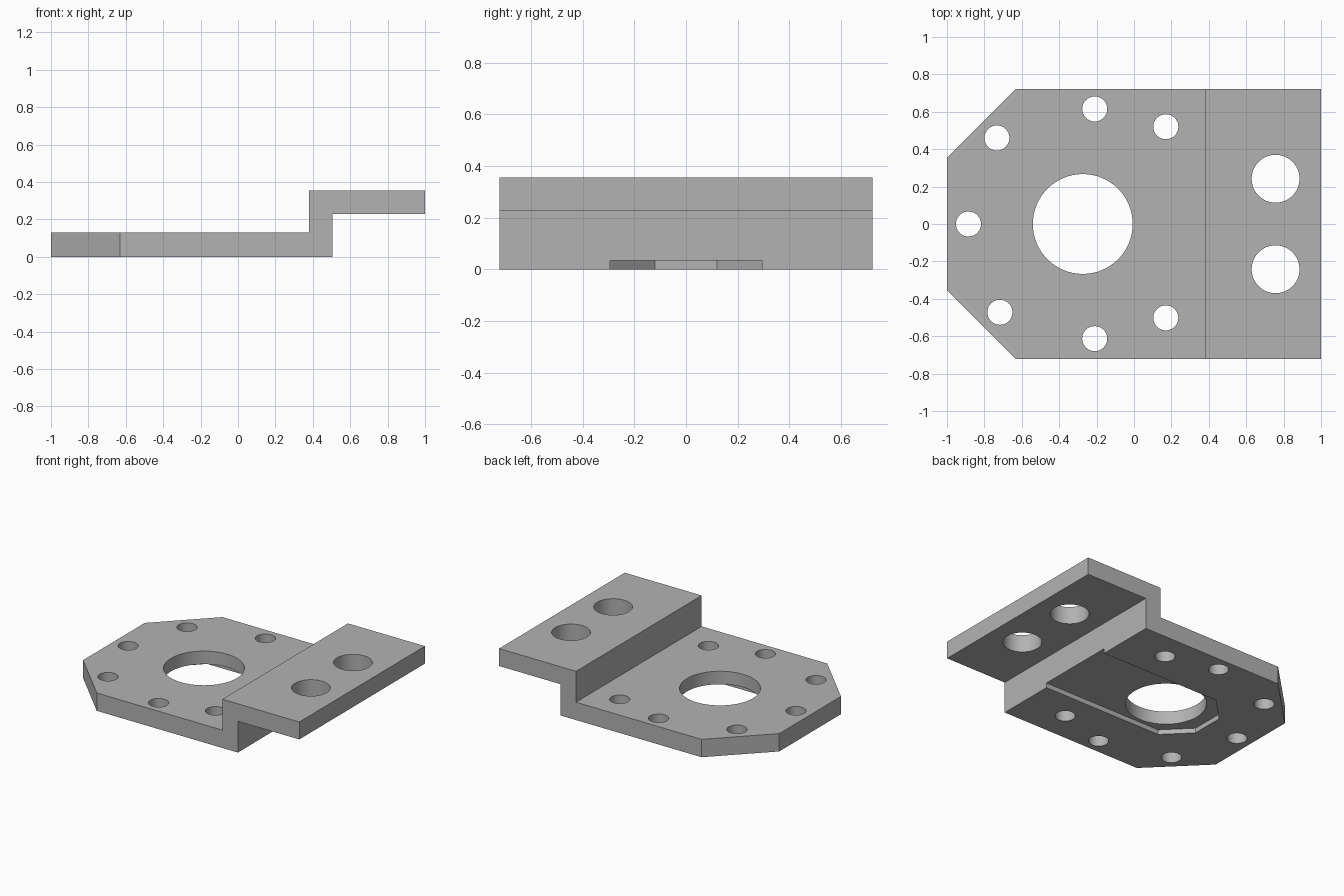
import bpy, bmesh, math
from mathutils import Matrix, Vector

cube = bpy.data.objects.get("Cube")
if cube:
    bpy.data.objects.remove(cube, do_unlink=True)

HALF_Y = 0.723     # half width of the bracket
PLATE_TOP = 0.13   # thickness of the lower plate

steel = bpy.data.materials.new("light_grey_steel")
steel.use_nodes = True
grey = (0.45, 0.45, 0.45, 1)
steel.diffuse_color = grey
steel.node_tree.nodes["Principled BSDF"].inputs["Base Color"].default_value = grey


def prism(name, points, direction):
    """Extrude a closed outline of 3D points along a direction."""
    bm = bmesh.new()
    face = bm.faces.new([bm.verts.new(p) for p in points])
    new = bmesh.ops.extrude_face_region(bm, geom=[face])["geom"]
    verts = [v for v in new if isinstance(v, bmesh.types.BMVert)]
    bmesh.ops.translate(bm, vec=Vector(direction), verts=verts)
    bmesh.ops.recalc_face_normals(bm, faces=bm.faces)
    return finish(bm, name)


def cylinder(name, x, y, radius, segments):
    bm = bmesh.new()
    bmesh.ops.create_cone(bm, cap_ends=True, segments=segments, radius1=radius,
                          radius2=radius, depth=2, matrix=Matrix.Translation((x, y, 0)))
    return finish(bm, name)


def finish(bm, name):
    mesh = bpy.data.meshes.new(name)
    bm.to_mesh(mesh)
    bm.free()
    mesh.materials.append(steel)
    obj = bpy.data.objects.new(name, mesh)
    bpy.context.collection.objects.link(obj)
    return obj


# Stepped body, swept across the width
side = [(-1, 0), (0.505, 0), (0.505, 0.228), (1, 0.228),
        (1, 0.355), (0.38, 0.355), (0.38, PLATE_TOP), (-1, PLATE_TOP)]
body = prism("stepped_bracket", [(x, -HALF_Y, z) for x, z in side], (0, 2 * HALF_Y, 0))

cutters = []

# Corner chamfers at the far end of the plate
for s in (-1, 1):
    corner = [(-1.1, 0.255), (-0.53, 0.825), (-1.1, 0.825)]
    cutters.append(prism("corner_cutter", [(x, s * y, -0.5) for x, y in corner], (0, 0, 1)))

# Shallow pocket underneath, open toward the step
pocket = [(0.7, -0.295), (0.7, 0.295), (-0.455, 0.295),
          (-0.63, 0.12), (-0.63, -0.12), (-0.455, -0.295)]
cutters.append(prism("pocket_cutter", [(x, y, -0.1) for x, y in pocket], (0, 0, 0.135)))

# Central bore, two mounting holes, ring of bolt holes
cutters.append(cylinder("bore_cutter", -0.274, 0, 0.267, 64))
for s in (-1, 1):
    cutters.append(cylinder("mount_cutter", 0.757, s * 0.242, 0.128, 48))
bolts = [(-0.885, 0), (-0.733, 0.46), (-0.21, 0.615), (0.17, 0.52),
         (-0.717, -0.472), (-0.21, -0.613), (0.17, -0.502)]
for x, y in bolts:
    cutters.append(cylinder("bolt_cutter", x, y, 0.067, 32))

# Cut everything, then drop the cutters
bpy.context.view_layer.objects.active = body
for cutter in cutters:
    cutter.hide_render = True
    mod = body.modifiers.new("cut", "BOOLEAN")
    mod.operation = "DIFFERENCE"
    mod.solver = "EXACT"
    mod.object = cutter
    bpy.ops.object.modifier_apply(modifier=mod.name)
    bpy.data.objects.remove(cutter, do_unlink=True)

# Round bores shade smoothly, all corners stay crisp
bpy.ops.object.select_all(action="DESELECT")
body.select_set(True)
bpy.ops.object.shade_smooth_by_angle(angle=math.radians(30))
